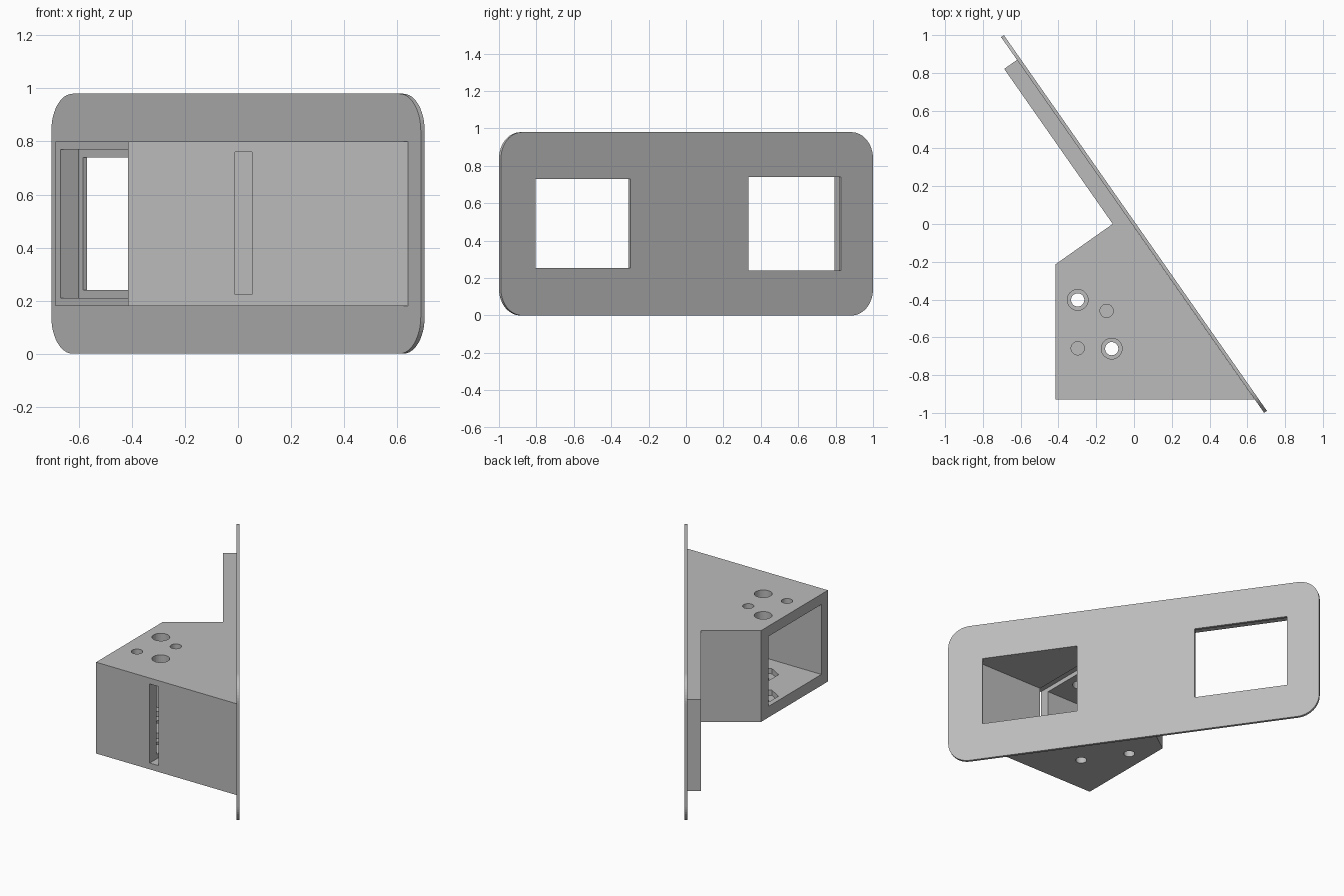
import bpy, bmesh, math
from mathutils import Matrix, Vector

if "Cube" in bpy.data.objects:
    bpy.data.objects.remove(bpy.data.objects["Cube"], do_unlink=True)

gray = bpy.data.materials.new("plain_gray")
gray.use_nodes = True
gray.diffuse_color = (0.5, 0.5, 0.5, 1)
gray.node_tree.nodes["Principled BSDF"].inputs["Base Color"].default_value = gray.diffuse_color

# Slanted frame: local x runs along the plate, local y points to the housing side
ANGLE = math.radians(125)
SLANT = Matrix.Rotation(ANGLE, 4, "Z")
HALF = 0.009


def prism(name, outline, z0, z1, matrix=Matrix()):
    """Extrude a flat outline from z0 to z1."""
    bm = bmesh.new()
    face = bm.faces.new([bm.verts.new((x, y, z0)) for x, y in outline])
    top = bmesh.ops.extrude_face_region(bm, geom=[face])
    verts = [v for v in top["geom"] if isinstance(v, bmesh.types.BMVert)]
    bmesh.ops.translate(bm, verts=verts, vec=(0, 0, z1 - z0))
    bmesh.ops.recalc_face_normals(bm, faces=bm.faces)
    bm.transform(matrix)
    mesh = bpy.data.meshes.new(name)
    bm.to_mesh(mesh)
    bm.free()
    mesh.materials.append(gray)
    obj = bpy.data.objects.new(name, mesh)
    bpy.context.collection.objects.link(obj)
    return obj


def rect(x0, x1, y0, y1):
    return [(x0, y0), (x1, y0), (x1, y1), (x0, y1)]


def ring(x, y, r, n=32, turn=0):
    return [(x + r * math.cos(turn + math.tau * i / n),
             y + r * math.sin(turn + math.tau * i / n)) for i in range(n)]


def cut(target, *args):
    """Subtract a prism from the target and bake the result."""
    cutter = prism("cutter", *args)
    cutter.hide_render = True
    mod = target.modifiers.new("cut", "BOOLEAN")
    mod.operation, mod.solver, mod.object = "DIFFERENCE", "EXACT", cutter
    graph = bpy.context.evaluated_depsgraph_get()
    mesh = bpy.data.meshes.new_from_object(target.evaluated_get(graph))
    target.modifiers.clear()
    target.data = mesh
    bpy.data.objects.remove(cutter, do_unlink=True)


# Mounting plate: rounded rectangle standing upright, with two windows
LENGTH, HEIGHT, RADIUS = 1.214, 0.98, 0.14
corners = []
for i, (sx, sz) in enumerate([(1, 1), (-1, 1), (-1, -1), (1, -1)]):
    for k in range(13):
        a = math.pi / 2 * (i + k / 12)
        corners.append((sx * (LENGTH - RADIUS) + RADIUS * math.cos(a),
                        sz * (HEIGHT / 2 - RADIUS) + RADIUS * math.sin(a)))
upright = SLANT @ Matrix.Translation((0, 0, HEIGHT / 2)) @ Matrix.Rotation(math.pi / 2, 4, "X")
plate = prism("mounting_plate", corners, -HALF, HALF, upright)
cut(plate, rect(-0.99, -0.37, -0.1, 0.1), 0.255, 0.73, SLANT)
cut(plate, rect(0.40, 1.005, -0.1, 0.1), 0.24, 0.74, SLANT)

# Shallow window frame behind the plate
frame = prism("window_frame", rect(0.063, 1.067, HALF, 0.092), 0.18, 0.80, SLANT)
cut(frame, rect(0.37, 1.035, -0.1, 0.2), 0.21, 0.77, SLANT)

# Angled housing, its back edge lying on the plate
def on_plate(s):
    p = SLANT @ Vector((s, HALF, 0))
    return p.x, p.y

housing = prism("angled_housing",
                [(-0.415, -0.93), (0.64, -0.93), on_plate(0.063), (-0.113, 0), (-0.415, -0.213)],
                0.18, 0.80)
# Through passage and the slot for a sliding panel
cut(housing, rect(-0.6, 0.8, -0.86, -0.295), 0.255, 0.73)
cut(housing, rect(-0.012, 0.053, -1.1, -0.265), 0.223, 0.76)

# Screw holes with nut pockets in the floor, then small pin holes in the roof
for x, y in [(-0.298, -0.402), (-0.118, -0.66)]:
    cut(housing, ring(x, y, 0.055), 0.6, 0.9)
    cut(housing, ring(x, y, 0.035), 0.1, 0.4)
    cut(housing, ring(x, y, 0.095, 6, math.pi / 6), 0.22, 0.4)
for x, y in [(-0.145, -0.46), (-0.298, -0.658)]:
    cut(housing, ring(x, y, 0.035), 0.6, 0.9)
